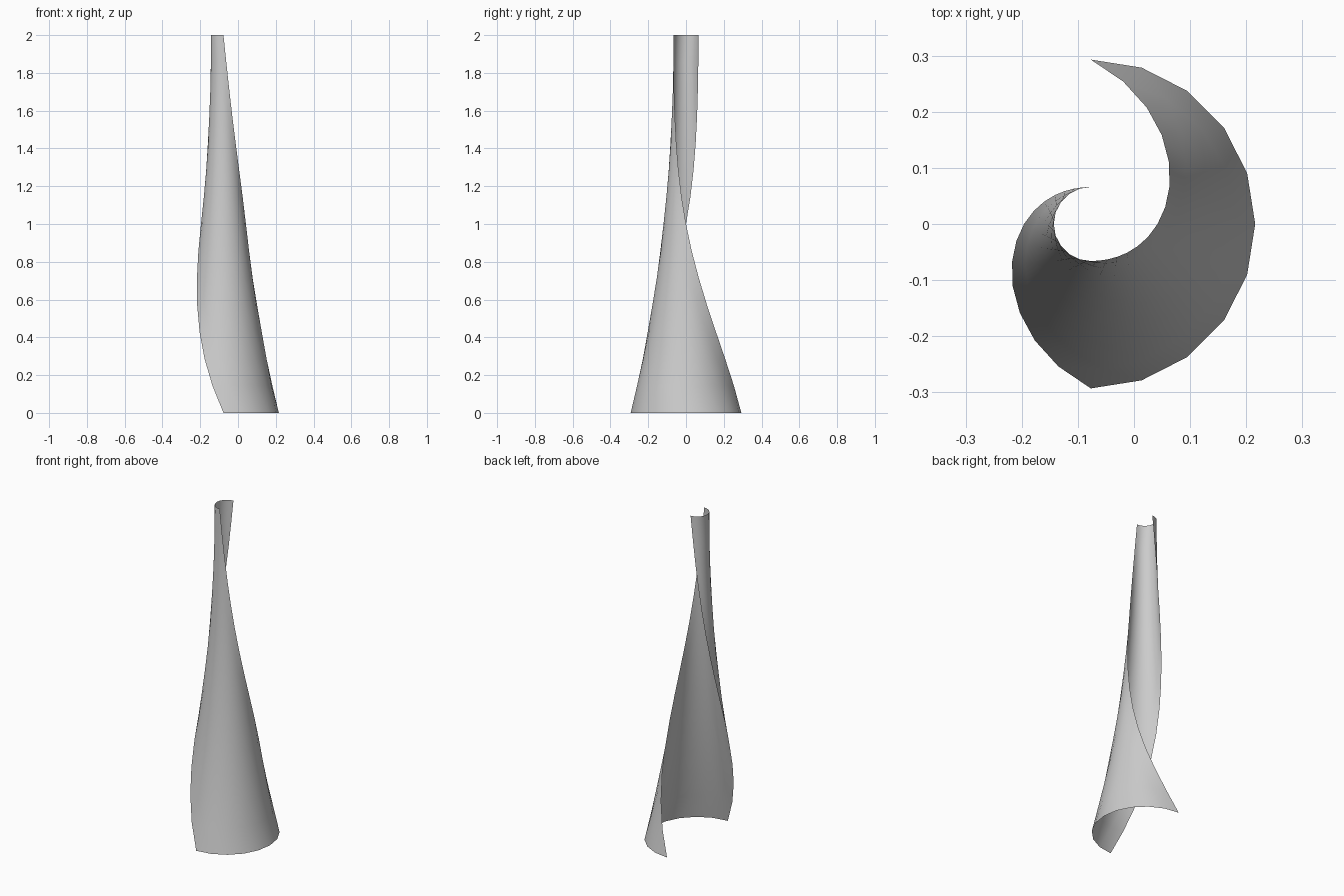
import bpy
import bmesh
from math import pi, sin, cos

cube = bpy.data.objects.get("Cube")
if cube:
    bpy.data.objects.remove(cube, do_unlink=True)

HEIGHT = 2.0
BASE_RADIUS, TOP_RADIUS = 0.293, 0.066
AXIS_X = -0.077
ARC_STEPS, RISE_STEPS = 10, 14

# Plain grey finish
grey = bpy.data.materials.new("light_grey")
grey.use_nodes = True
colour = (0.6, 0.6, 0.6, 1.0)
grey.diffuse_color = colour
grey.node_tree.nodes["Principled BSDF"].inputs["Base Color"].default_value = colour


def half_ring(bm, t):
    """Half-circle section at height fraction t, shrinking and turning as it rises."""
    radius = TOP_RADIUS + (BASE_RADIUS - TOP_RADIUS) * (1 - t) ** 2.1
    angles = [-pi / 2 + pi * i / ARC_STEPS - pi * t for i in range(ARC_STEPS + 1)]
    return [bm.verts.new((AXIS_X + radius * cos(a), radius * sin(a), HEIGHT * t))
            for a in angles]


# Thin twisted, tapering half shell, open at the top, bottom and one side
bm = bmesh.new()
rings = [half_ring(bm, k / RISE_STEPS) for k in range(RISE_STEPS + 1)]
for low, high in zip(rings, rings[1:]):
    for i in range(ARC_STEPS):
        face = bm.faces.new((low[i], low[i + 1], high[i + 1], high[i]))
        face.smooth = True

mesh = bpy.data.meshes.new("twisted_shell")
bm.to_mesh(mesh)
bm.free()
mesh.materials.append(grey)
shell = bpy.data.objects.new("twisted_shell", mesh)
bpy.context.collection.objects.link(shell)
